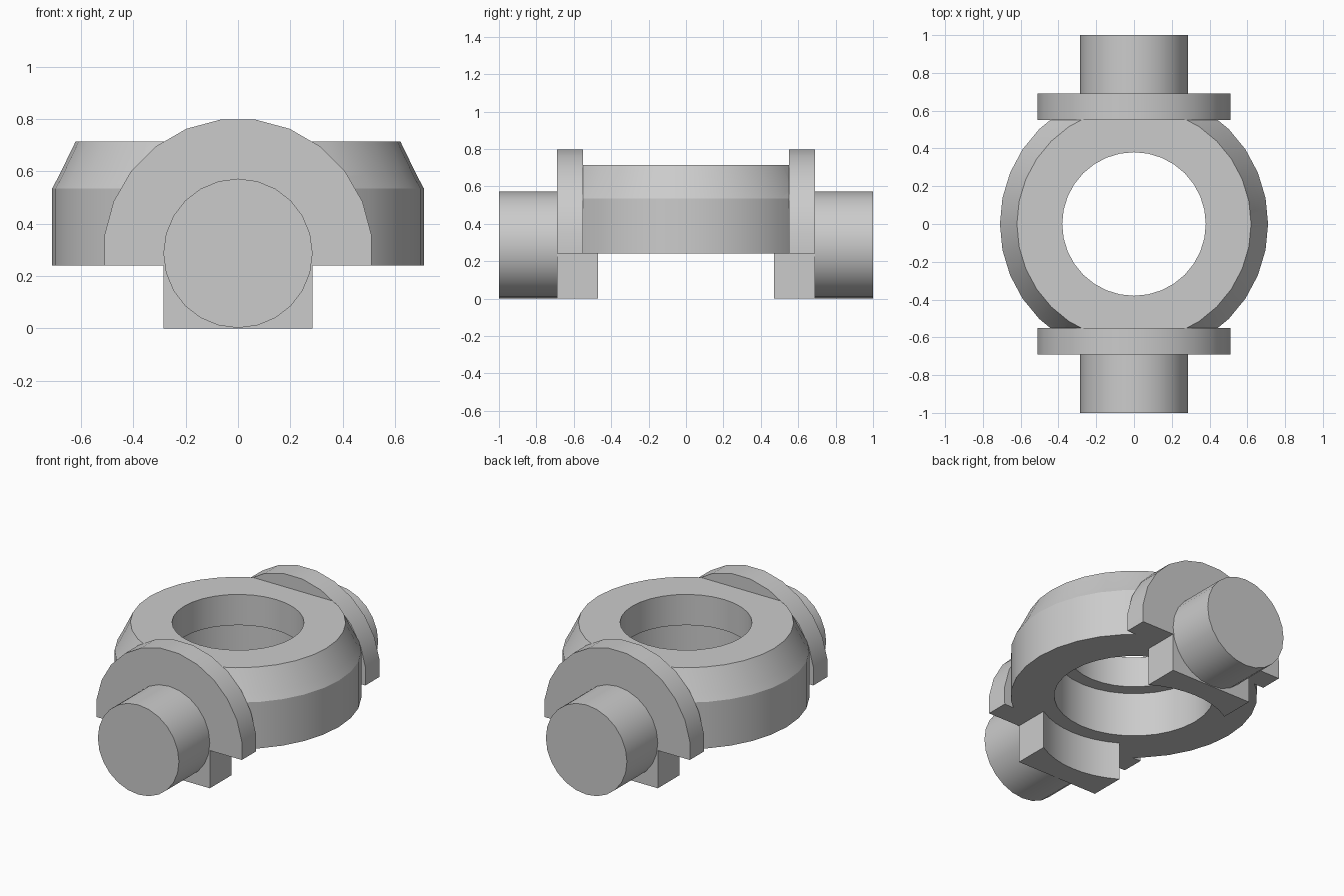
import bpy, bmesh, math
from mathutils import Vector

cube = bpy.data.objects.get("Cube")
if cube:
    bpy.data.objects.remove(cube, do_unlink=True)

grey = bpy.data.materials.new("plain grey")
grey.use_nodes = True
colour = (0.6, 0.6, 0.6, 1)
grey.diffuse_color = colour
grey.node_tree.nodes["Principled BSDF"].inputs["Base Color"].default_value = colour


def finish(name, bm):
    """Turn a bmesh into a shaded, coloured object."""
    bmesh.ops.recalc_face_normals(bm, faces=bm.faces)
    mesh = bpy.data.meshes.new(name)
    bm.to_mesh(mesh)
    bm.free()
    mesh.materials.append(grey)
    obj = bpy.data.objects.new(name, mesh)
    bpy.context.collection.objects.link(obj)
    bpy.ops.object.select_all(action='DESELECT')
    obj.select_set(True)
    bpy.context.view_layer.objects.active = obj
    bpy.ops.object.shade_smooth_by_angle(angle=math.radians(28))
    return obj


def prism(name, outline, offset):
    """Extrude a closed planar outline by a vector."""
    bm = bmesh.new()
    face = bm.faces.new([bm.verts.new(p) for p in outline])
    ext = bmesh.ops.extrude_face_region(bm, geom=[face], use_keep_orig=True)
    verts = [g for g in ext["geom"] if isinstance(g, bmesh.types.BMVert)]
    bmesh.ops.translate(bm, verts=verts, vec=Vector(offset))
    return finish(name, bm)


def circle(radius, sides, start=0.0):
    return [(radius * math.cos(start + math.tau * i / sides),
             radius * math.sin(start + math.tau * i / sides)) for i in range(sides)]


BASE, TOP, AXIS = 0.24, 0.715, 0.287

# Central ring: rounded shoulder outside, stepped bore inside
profile = [(0.38, TOP), (0.62, TOP), (0.683, 0.585), (0.71, 0.535),
           (0.71, BASE), (0.46, BASE), (0.46, 0.52), (0.38, 0.52)]
bm = bmesh.new()
verts = [bm.verts.new((r, 0, z)) for r, z in profile]
edges = [bm.edges.new((verts[i], verts[(i + 1) % len(verts)])) for i in range(len(verts))]
bmesh.ops.spin(bm, geom=verts + edges, cent=(0, 0, 0), axis=(0, 0, 1),
               angle=math.tau, steps=32, use_merge=True)
bmesh.ops.remove_doubles(bm, verts=bm.verts, dist=1e-4)
# Trim the ring where it enters the flanges
for s in (1, -1):
    bmesh.ops.bisect_plane(bm, geom=bm.verts[:] + bm.edges[:] + bm.faces[:],
                           plane_co=(0, 0.57 * s, 0), plane_no=(0, s, 0), clear_outer=True)
finish("central_ring", bm)

for s, side in ((-1, "front"), (1, "back")):
    # Arched flange, flat along the bottom
    arch = [(x, z + AXIS) for x, z in circle(0.515, 24, math.radians(7.5)) if z > -0.01]
    outline = [(0.51, BASE)] + arch + [(-0.51, BASE)]
    prism(side + "_flange", [(x, 0.55 * s, z) for x, z in outline], (0, 0.14 * s, 0))

    # Round trunnion shaft
    prism(side + "_shaft", [(x, 0.62 * s, z + AXIS) for x, z in circle(0.285, 24)],
          (0, 0.38 * s, 0))

    # Foot block with a concave inner face
    arc = [(x, math.sqrt(0.55 ** 2 - x * x)) for x in (0.285 - 0.57 * i / 8 for i in range(9))]
    plan = [(-0.285, 0.69), (0.285, 0.69)] + arc
    prism(side + "_foot", [(x, y * s, 0) for x, y in plan], (0, 0, 0.25))
